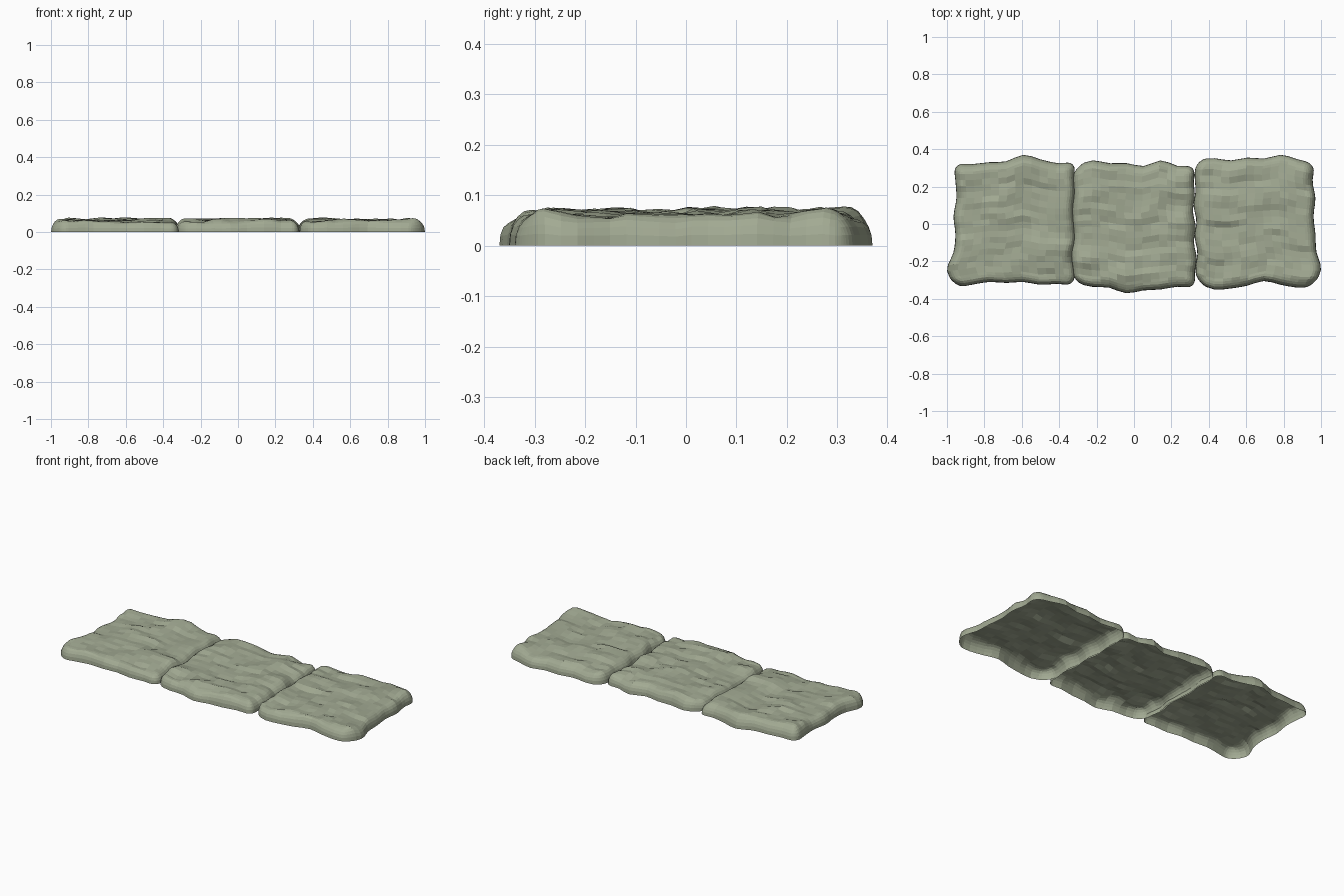
import bpy, bmesh, math
from mathutils import noise, Vector

if "Cube" in bpy.data.objects:
    bpy.data.objects.remove(bpy.data.objects["Cube"])

stone = bpy.data.materials.new("sage_stone")
stone.diffuse_color = (0.36, 0.40, 0.29, 1)
stone.use_nodes = True
stone.node_tree.nodes["Principled BSDF"].inputs["Base Color"].default_value = stone.diffuse_color


def wave(vals, t):
    """Smooth curve through evenly spaced values, t in 0..1."""
    n = len(vals) - 1
    i = min(int(t * n), n - 1)
    f = t * n - i
    a, b, c, d = (vals[max(i - 1, 0)], vals[i], vals[i + 1], vals[min(i + 2, n)])
    return b + 0.5 * f * (c - a + f * (2*a - 5*b + 4*c - d + f * (3*(b - c) + d - a)))


def samples(length, r, n, k=6):
    """Parallel steps: (core position, rounded-edge fraction -1..1)."""
    s = [math.sin(math.pi / 2 * i / k) for i in range(1, k + 1)]
    core = [(r + (length - 2 * r) * i / n, 0) for i in range(n + 1)]
    return [(r, -e) for e in reversed(s)] + core + [(length - r, e) for e in s]


def slab(name, left, right, bottom, top, seed):
    r, w, h = 0.055, 0.65, 0.66
    xs, ys = samples(w, r, 12), samples(h, r, 17)
    bm = bmesh.new()
    rows = []
    for cy, b in ys:
        row = []
        for cx, a in xs:
            # round the corner of the pad in plan
            m = max(abs(a), abs(b))
            k = m / math.hypot(a, b) if m else 0
            u = (cx + a * k * r) / w
            v = (cy + b * k * r) / h
            x = wave(left, v) * (1 - u) + wave(right, v) * u
            y = wave(bottom, u) * (1 - v) + wave(top, u) * v
            # uneven hewn top, with relief stretched along x
            n1 = noise.noise(Vector((x * 6, y * 11, seed)))
            n2 = noise.noise(Vector((x * 13, y * 24, seed + 9)))
            z = 0.064 + 0.018 * n1 + 0.010 * n2
            z *= max(0, 1 - m ** 2.3) ** (1 / 2.3)
            row.append(bm.verts.new((x, y, z)))
        rows.append(row)
    for p, q in zip(rows, rows[1:]):
        for i in range(len(p) - 1):
            bm.faces.new((p[i], p[i + 1], q[i + 1], q[i]))
    me = bpy.data.meshes.new(name)
    bm.to_mesh(me)
    bm.free()
    me.materials.append(stone)
    bpy.context.collection.objects.link(bpy.data.objects.new(name, me))


# wavy seams between neighbouring slabs
seam_l = [-.315, -.32, -.33, -.315, -.32, -.325, -.315, -.32, -.31]
seam_r = [.33, .325, .335, .32, .33, .315, .325, .32, .33]

# open-bottomed stone slabs
slab("left_slab",
     [-.96, -1.0, -.965, -.955, -.965, -.95, -.955, -.965], seam_l,
     [-.34, -.325, -.31, -.315, -.31, -.325, -.32, -.33],
     [.325, .32, .33, .335, .37, .345, .325, .335], 1.7)
slab("middle_slab",
     [x - .007 for x in seam_l], seam_r,
     [-.315, -.335, -.34, -.37, -.355, -.35, -.335, -.345],
     [.31, .34, .325, .325, .31, .34, .31, .315], 4.3)
slab("right_slab",
     [x + .004 for x in seam_r],
     [.965, 1.0, .975, .97, .96, .97, .955, .97],
     [-.315, -.35, -.345, -.33, -.305, -.325, -.34, -.335],
     [.345, .352, .34, .355, .35, .37, .345, .325], 7.9)
